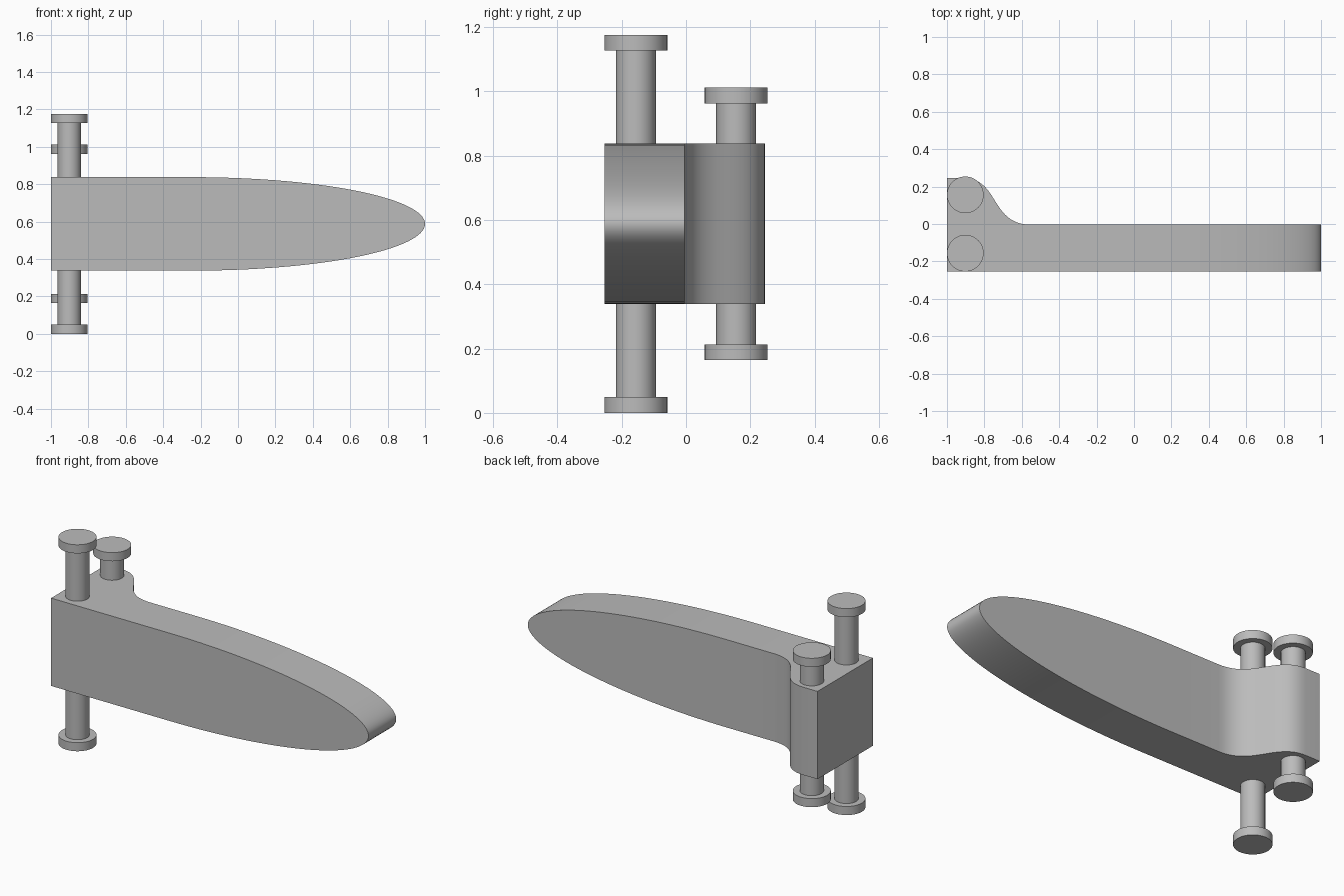
import bpy
import bmesh
from math import sin, cos, pi, radians
from mathutils import Vector
from mathutils.geometry import interpolate_bezier

cube = bpy.data.objects.get("Cube")
if cube:
    bpy.data.objects.remove(cube)

grey = bpy.data.materials.new("plain_grey")
grey.use_nodes = True
COLOUR = (0.5, 0.5, 0.5, 1)
grey.diffuse_color = COLOUR
grey.node_tree.nodes["Principled BSDF"].inputs["Base Color"].default_value = COLOUR

FRONT, BACK, MID_Z, HALF = -0.254, -0.004, 0.588, 0.25
CURVE_START, TIP = -0.25, 1.0


def finish(name, bm):
    """Turn a bmesh into a smooth-shaded object with sharp corners."""
    bmesh.ops.recalc_face_normals(bm, faces=bm.faces)
    mesh = bpy.data.meshes.new(name)
    bm.to_mesh(mesh)
    bm.free()
    mesh.materials.append(grey)
    obj = bpy.data.objects.new(name, mesh)
    bpy.context.collection.objects.link(obj)
    bpy.ops.object.select_all(action='DESELECT')
    bpy.context.view_layer.objects.active = obj
    obj.select_set(True)
    bpy.ops.object.shade_smooth_by_angle(angle=radians(32))
    return obj


def bezier(points, count):
    a, b, c, d = [Vector((x, y, 0)) for x, y in points]
    return [(p.x, p.y) for p in interpolate_bezier(a, b, c, d, count)]


# Blade: stations (x, back y, half height) lofted from root block to rounded tip
shoulder = bezier([(-0.91, 0.245), (-0.72, 0.245), (-0.77, BACK), (-0.55, BACK)], 24)
stations = [(-1.0, 0.245, HALF)]
stations += [(x, y, HALF) for x, y in shoulder]
STEPS = 32
for i in range(STEPS + 1):
    t = i / STEPS * pi / 2
    stations.append((CURVE_START + (TIP - CURVE_START) * sin(t), BACK, HALF * cos(t)))

bm = bmesh.new()
rings = []
for x, back, h in stations:
    corners = [(FRONT, -h), (back, -h), (back, h), (FRONT, h)]
    rings.append([bm.verts.new((x, y, MID_Z + z)) for y, z in corners])
for a, b in zip(rings, rings[1:]):
    for i in range(4):
        j = (i + 1) % 4
        bm.faces.new((a[i], a[j], b[j], b[i]))
bm.faces.new(rings[0])
bmesh.ops.remove_doubles(bm, verts=bm.verts, dist=0.0001)
finish("blade", bm)


# Pins: a shaft through the root block with a wide disc at each end
def pin(name, y, bottom, top):
    head, shaft_r, head_r = 0.049, 0.062, 0.098
    profile = [(0, bottom), (head_r, bottom), (head_r, bottom + head),
               (shaft_r, bottom + head), (shaft_r, top - head),
               (head_r, top - head), (head_r, top), (0, top)]
    bm = bmesh.new()
    verts = [bm.verts.new((-0.902 + r, y, z)) for r, z in profile]
    edges = [bm.edges.new(pair) for pair in zip(verts, verts[1:])]
    bmesh.ops.spin(bm, geom=verts + edges, cent=(-0.902, y, 0), axis=(0, 0, 1),
                   angle=2 * pi, steps=48)
    bmesh.ops.remove_doubles(bm, verts=bm.verts, dist=0.0001)
    finish(name, bm)


pin("front_pin", -0.156, 0.0, 1.176)
pin("back_pin", 0.156, 0.164, 1.012)
